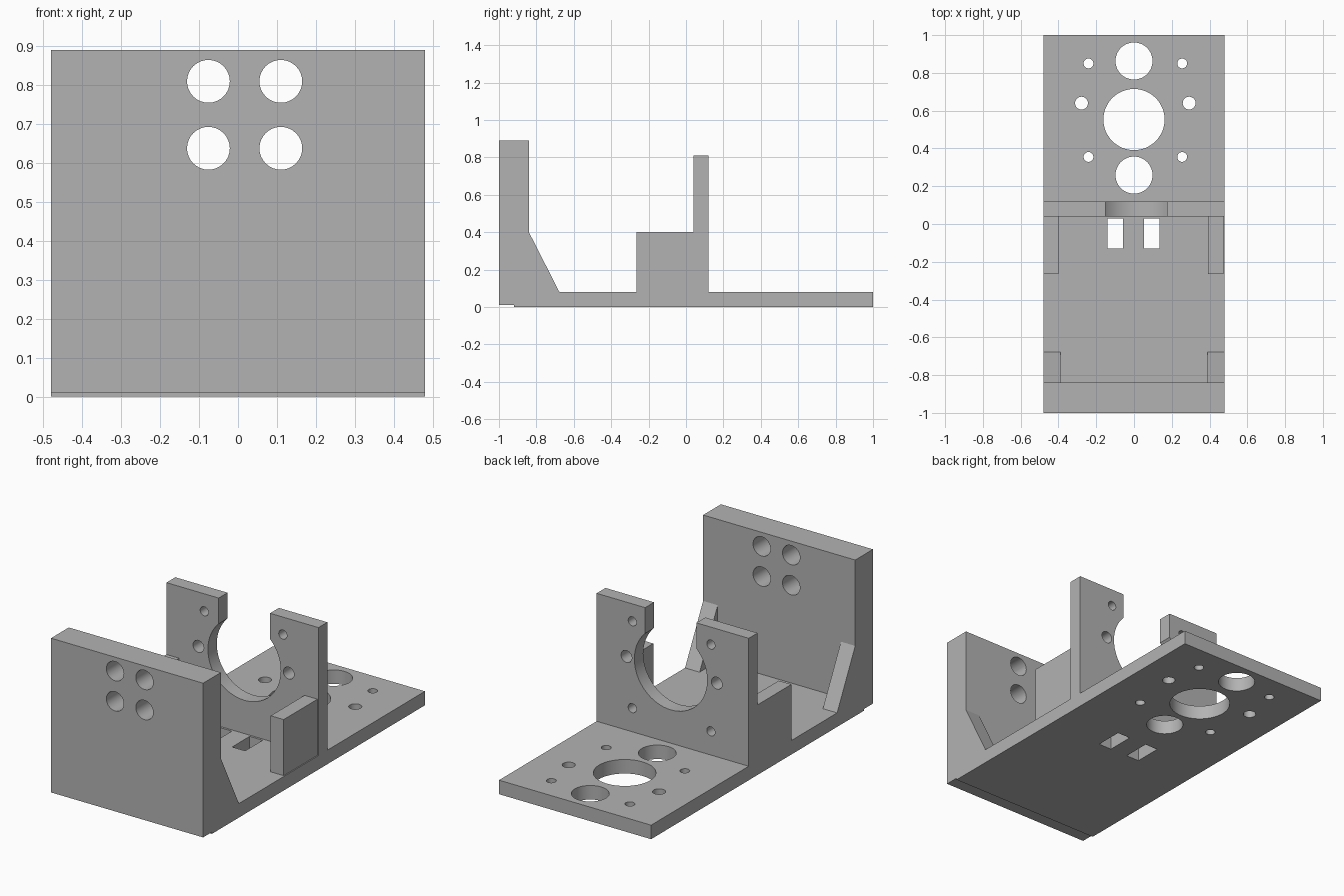
import bpy, bmesh, math
from mathutils import Matrix

if "Cube" in bpy.data.objects:
    bpy.data.objects.remove(bpy.data.objects["Cube"])

grey = bpy.data.materials.new("plain grey")
grey.diffuse_color = (0.45, 0.45, 0.45, 1)
grey.use_nodes = True
grey.node_tree.nodes["Principled BSDF"].inputs["Base Color"].default_value = grey.diffuse_color


def add_object(name, bm):
    bmesh.ops.recalc_face_normals(bm, faces=bm.faces)
    mesh = bpy.data.meshes.new(name)
    bm.to_mesh(mesh)
    bm.free()
    mesh.materials.append(grey)
    obj = bpy.data.objects.new(name, mesh)
    bpy.context.collection.objects.link(obj)
    return obj


def box(name, x0, x1, y0, y1, z0, z1):
    bm = bmesh.new()
    bmesh.ops.create_cube(bm, size=1)
    for v in bm.verts:
        v.co = (x1 if v.co.x > 0 else x0,
                y1 if v.co.y > 0 else y0,
                z1 if v.co.z > 0 else z0)
    return add_object(name, bm)


def prism(name, x0, x1, yz):
    """Extrude a side profile along x."""
    bm = bmesh.new()
    face = bm.faces.new([bm.verts.new((x0, y, z)) for y, z in yz])
    out = bmesh.ops.extrude_face_region(bm, geom=[face])["geom"]
    bmesh.ops.translate(bm, vec=(x1 - x0, 0, 0),
                        verts=[g for g in out if isinstance(g, bmesh.types.BMVert)])
    return add_object(name, bm)


def drill(center, r, axis, sides=32):
    """Cylinder cutter along y or z."""
    bm = bmesh.new()
    turn = Matrix.Rotation(math.pi / 2, 4, 'X') if axis == 'Y' else Matrix()
    bmesh.ops.create_cone(bm, cap_ends=True, segments=sides, radius1=r, radius2=r,
                          depth=0.4, matrix=Matrix.Translation(center) @ turn)
    return add_object("cutter", bm)


def cut(obj, cutters):
    for c in cutters:
        mod = obj.modifiers.new("cut", 'BOOLEAN')
        mod.operation = 'DIFFERENCE'
        mod.solver = 'EXACT'
        mod.object = c
    bpy.context.view_layer.update()
    evaluated = obj.evaluated_get(bpy.context.evaluated_depsgraph_get())
    mesh = bpy.data.meshes.new_from_object(evaluated)
    obj.modifiers.clear()
    obj.data = mesh
    for c in cutters:
        bpy.data.objects.remove(c)
    bpy.ops.object.select_all(action='DESELECT')
    obj.select_set(True)
    bpy.context.view_layer.objects.active = obj
    bpy.ops.object.shade_smooth_by_angle(angle=math.radians(30))


W = 0.48      # half width
MID = 0.007   # centre of the hole patterns

# Small screw hole pattern: x offset, height offset, radius
pattern = [(s * x, h, r) for s in (-1, 1)
           for x, h, r in ((0.248, 0.245, 0.026), (0.285, 0.035, 0.034), (0.248, -0.25, 0.026))]

# Base plate with large ports, screw holes and two slots
base = box("base_plate", -W, W, -0.92, 1, 0, 0.08)
holes = [drill((0, y, 0.04), r, 'Z', 48) for y, r in ((0.553, 0.162), (0.863, 0.098), (0.259, 0.098))]
holes += [drill((MID + x, 0.605 + h, 0.04), r, 'Z') for x, h, r in pattern]
holes += [box("cutter", x0, x0 + 0.082, -0.13, 0.028, -0.1, 0.2) for x0 in (-0.14, 0.054)]
cut(base, holes)

# Front wall with four holes
wall = box("front_wall", -W, W, -1, -0.84, 0.01, 0.89)
cut(wall, [drill((x, -0.92, z), 0.055, 'Y') for x in (-0.076, 0.11) for z in (0.81, 0.638)])

# Middle bracket with a round opening, a slot at the top and screw holes
bracket = box("middle_bracket", -W, W, 0.04, 0.12, 0.08, 0.81)
holes = [drill((0.012, 0.08, 0.5), 0.23, 'Y', 64),
         box("cutter", -0.15, 0.174, -0.1, 0.3, 0.5, 1)]
holes += [drill((MID + x, 0.08, 0.465 + h), r, 'Y') for x, h, r in pattern]
cut(bracket, holes)

# Side blocks against the bracket, and sloped gussets behind the front wall
box("left_block", -W, -0.4, -0.265, 0.04, 0.08, 0.4)
box("right_block", 0.392, 0.474, -0.265, 0.04, 0.08, 0.4)
slope = [(-0.84, 0.08), (-0.677, 0.08), (-0.84, 0.4)]
prism("left_gusset", -W, -0.39, slope)
prism("right_gusset", 0.388, W, slope)
